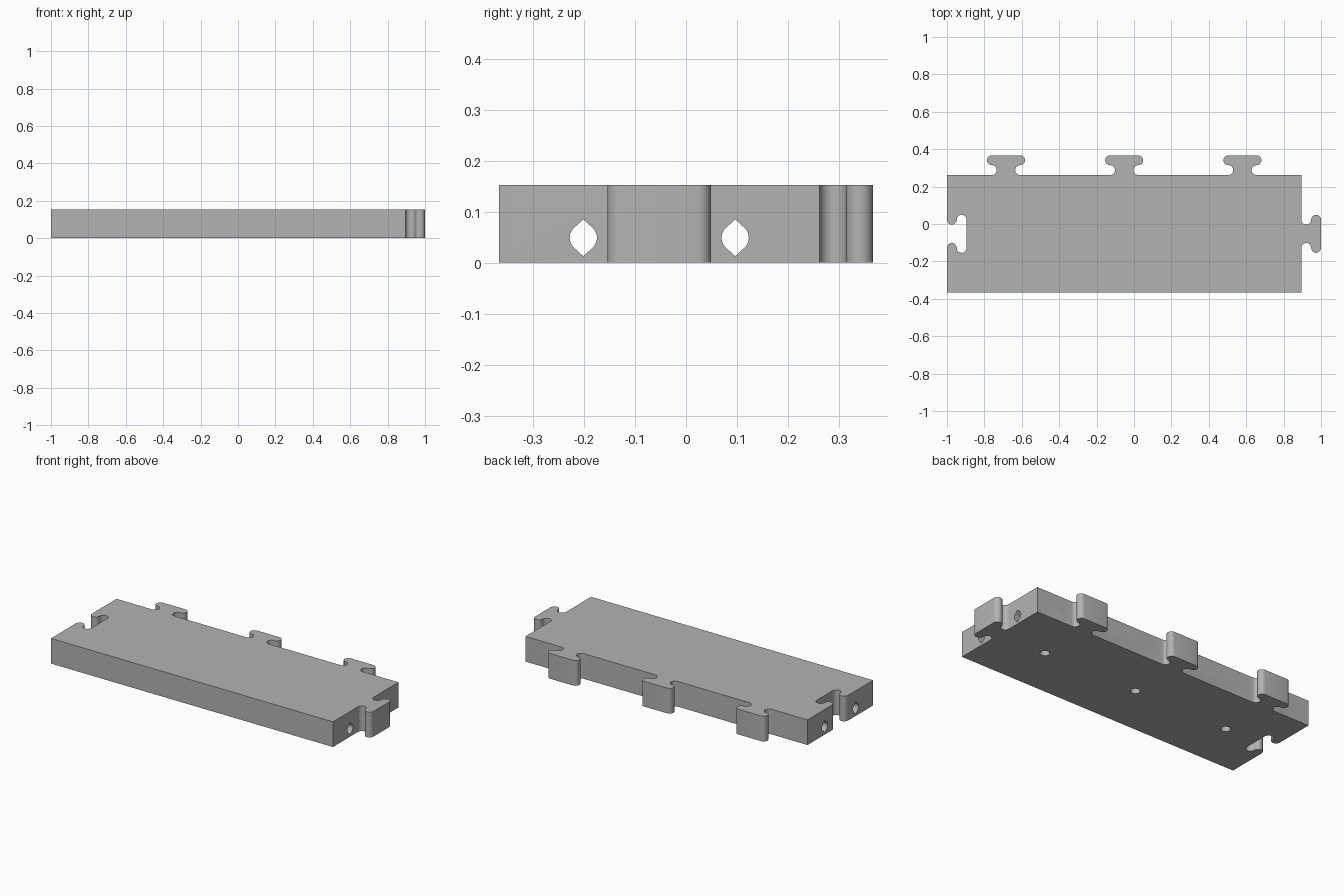
import bpy
import bmesh
from math import sin, cos, radians
from mathutils import Matrix, Vector

HEIGHT = 0.153
LEFT, RIGHT, FRONT, BACK = -1.0, 0.895, -0.367, 0.262
R = 0.02625                 # rounding radius of the connectors
OFF = 0.0755                # sideways offset of the rounding centres
MID_X, MID_Y = (LEFT + RIGHT) / 2, (FRONT + BACK) / 2
TABS_X = [MID_X + d for d in (0.632, 0, -0.632)]
HOLE_R = 0.0267

if "Cube" in bpy.data.objects:
    bpy.data.objects.remove(bpy.data.objects["Cube"])

grey = bpy.data.materials.new("plain_grey")
grey.use_nodes = True
grey.diffuse_color = (0.45, 0.45, 0.45, 1)
grey.node_tree.nodes["Principled BSDF"].inputs["Base Color"].default_value = (0.45, 0.45, 0.45, 1)


def arc(cx, cy, start, end, r=R, steps=12):
    angles = [radians(start + (end - start) * i / steps) for i in range(steps + 1)]
    return [(cx + r * cos(a), cy + r * sin(a)) for a in angles]


def connector(base, along, out):
    """T-shaped connector outline: round groove, then round head, mirrored."""
    half = arc(-OFF, R, -90, 90) + arc(-OFF, 3 * R, -90, -270)[1:]
    full = half + [(-t, n) for t, n in reversed(half)]
    b, a, o = Vector(base), Vector(along), Vector(out)
    return [tuple(b + a * t + o * n) for t, n in full]


def prisms(name, profiles, length, matrix=Matrix()):
    """Extrude closed profiles along local z into one object."""
    bm = bmesh.new()
    for pts in profiles:
        face = bm.faces.new([bm.verts.new((x, y, 0)) for x, y in pts])
        new = bmesh.ops.extrude_face_region(bm, geom=[face])["geom"]
        bmesh.ops.translate(bm, vec=(0, 0, length),
                            verts=[v for v in new if isinstance(v, bmesh.types.BMVert)])
    bmesh.ops.recalc_face_normals(bm, faces=bm.faces)
    bm.transform(matrix)
    mesh = bpy.data.meshes.new(name)
    bm.to_mesh(mesh)
    bm.free()
    mesh.materials.append(grey)
    obj = bpy.data.objects.new(name, mesh)
    bpy.context.collection.objects.link(obj)
    return obj


def pointed_hole(x, z):
    """Round hole with a peak at top and bottom."""
    tip = 0.0362
    return (arc(x, z, -45, 45, HOLE_R) + [(x, z + tip)]
            + arc(x, z, 135, 225, HOLE_R) + [(x, z - tip)])


# Plate outline: right tab, three back tabs and a left socket
outline = [(LEFT, FRONT), (RIGHT, FRONT)]
outline += connector((RIGHT, MID_Y), (0, 1), (1, 0))
outline += [(RIGHT, BACK)]
for x in TABS_X:
    outline += connector((x, BACK), (-1, 0), (0, 1))
outline += [(LEFT, BACK)]
outline += connector((LEFT, MID_Y), (0, -1), (1, 0))
plate = prisms("interlocking_plate", [outline], HEIGHT)

# Hole cutters: front to back, side to side, and blind holes underneath
to_y = Matrix(((1, 0, 0, 0), (0, 0, 1, -0.5), (0, 1, 0, 0), (0, 0, 0, 1)))
to_x = Matrix(((0, 0, 1, -1.2), (1, 0, 0, 0), (0, 1, 0, 0), (0, 0, 0, 1)))
cutters = [
    prisms("long_hole_cutter", [pointed_hole(x + s, 0.101) for x in TABS_X for s in (-0.149, 0.149)],
           1.0, to_y),
    prisms("cross_hole_cutter", [pointed_hole(MID_Y + s, 0.049) for s in (-0.149, 0.149)],
           2.4, to_x),
    prisms("bottom_hole_cutter", [arc(x, MID_Y, 0, 345, HOLE_R, 23) for x in TABS_X],
           0.15, Matrix.Translation((0, 0, -0.05))),
]

bpy.ops.object.select_all(action="DESELECT")
bpy.context.view_layer.objects.active = plate
plate.select_set(True)
for cutter in cutters:
    cutter.hide_render = True
    mod = plate.modifiers.new("holes", "BOOLEAN")
    mod.operation = "DIFFERENCE"
    mod.solver = "EXACT"
    mod.object = cutter
    bpy.ops.object.modifier_apply(modifier=mod.name)
    bpy.data.objects.remove(cutter)

bpy.ops.object.shade_smooth_by_angle(angle=radians(30))
